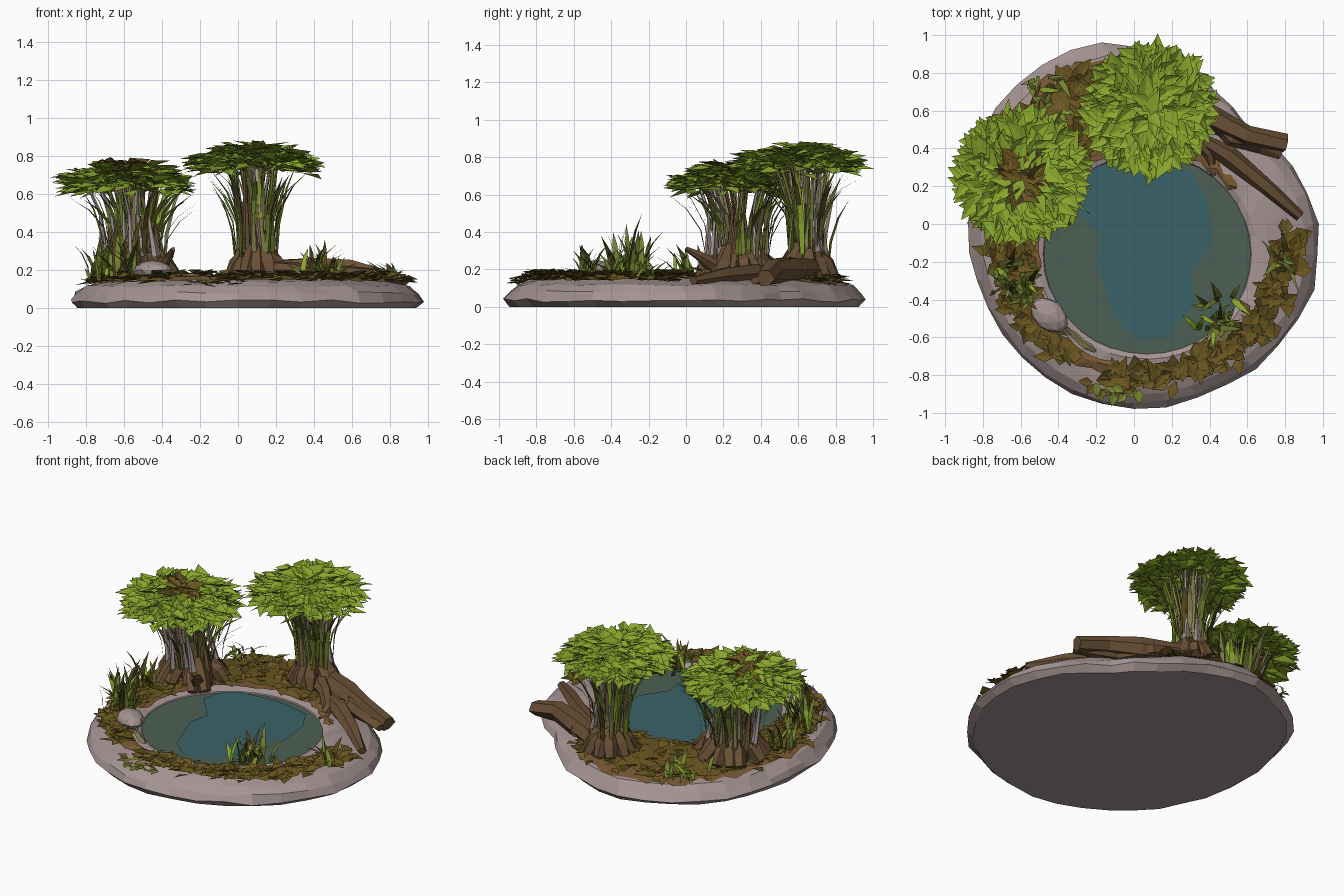
import bpy, bmesh, math, random
from mathutils import Vector, Matrix

random.seed(7)
U = random.uniform
if "Cube" in bpy.data.objects:
    bpy.data.objects.remove(bpy.data.objects["Cube"])

COLOURS = {
    "rock": (.375, .295, .29), "deep_water": (.042, .125, .14),
    "shallow_water": (.072, .117, .09), "moss": (.14, .092, .014),
    "dark_moss": (.08, .06, .01), "soil": (.19, .1, .035),
    "wood": (.14, .08, .036), "stem": (.22, .19, .08),
    "leaf": (.255, .385, .026), "reed": (.17, .22, .03)}
NAMES = list(COLOURS)
MATS = []
for name, rgb in COLOURS.items():
    m = bpy.data.materials.new(name)
    m.use_nodes = True
    m.diffuse_color = (*rgb, 1)
    m.node_tree.nodes["Principled BSDF"].inputs["Base Color"].default_value = (*rgb, 1)
    MATS.append(m)
ROCK, DEEP, SHALLOW, MOSS, DARK, SOIL, WOOD, STEM, LEAF, REED = range(len(NAMES))


def finish(name, bm):
    """Turn a bmesh into an object that keeps only the colours it uses."""
    used = sorted({f.material_index for f in bm.faces})
    for f in bm.faces:
        f.material_index = used.index(f.material_index)
    me = bpy.data.meshes.new(name)
    bm.to_mesh(me)
    bm.free()
    for i in used:
        me.materials.append(MATS[i])
    ob = bpy.data.objects.new(name, me)
    bpy.context.collection.objects.link(ob)


def face(bm, verts, mat):
    bm.faces.new(verts).material_index = mat


def bridge(bm, a, b, mat):
    for i in range(len(a)):
        j = (i + 1) % len(a)
        face(bm, (a[i], a[j], b[j], b[i]), mat)


def polar(deg):
    a = math.radians(deg)
    return Vector((math.cos(a), math.sin(a), 0))


def tube(bm, pts, radii, sides, mats):
    """Tapered tube along points, one colour per segment."""
    rings = []
    for i, p in enumerate(pts):
        d = pts[min(i + 1, len(pts) - 1)] - pts[max(i - 1, 0)]
        q = d.to_track_quat('Z', 'Y')
        rings.append([bm.verts.new(p + q @ polar(k * 360 / sides) * radii[i] * U(.75, 1.25))
                      for k in range(sides)])
    for a, b, m in zip(rings, rings[1:], mats):
        bridge(bm, a, b, m)
    face(bm, rings[0][::-1], mats[0])
    face(bm, rings[-1], mats[-1])


def leaf(bm, p, yaw, pitch, length, width, mat, roll=0):
    """Pointed leaf folded along its midrib."""
    rot = Matrix.Rotation(yaw, 3, 'Z') @ Matrix.Rotation(-pitch, 3, 'Y') @ Matrix.Rotation(roll, 3, 'X')
    base, tip, left, right = [bm.verts.new(p + rot @ Vector(c)) for c in (
        (0, 0, 0), (length, 0, 0), (length * .45, width / 2, width * .15),
        (length * .45, -width / 2, width * .15))]
    face(bm, (base, tip, left), mat)
    face(bm, (base, right, tip), mat)


def blade(bm, p, yaw, height, reach, width, mat):
    """Upright grass blade that arcs outward to a point."""
    out = polar(math.degrees(yaw))
    side = Vector((-out.y, out.x, 0)) * width / 2
    last = None
    for t, w in ((0, .6), (.35, 1), (.7, .8)):
        c = p + out * reach * t * t + Vector((0, 0, height * t * (1.2 - .2 * t)))
        pair = [bm.verts.new(c - side * w), bm.verts.new(c + side * w)]
        if last:
            face(bm, (last[0], last[1], pair[1], pair[0]), mat)
        last = pair
    tip = bm.verts.new(p + out * reach + Vector((0, 0, height)))
    face(bm, (last[0], last[1], tip), mat)


# Outer stone radius every 20 degrees, and the pool ellipse
RADII = [.98, .9, .80, .83, .91, .99, .97, .96, .9, .88, .89, .92, .95, .98, .985, .99, 1.01, 1.02]


def outer(deg, s=1):
    i, f = divmod(deg / 20, 1)
    return polar(deg) * s * (RADII[int(i) % 18] * (1 - f) + RADII[int(i + 1) % 18] * f)


def pool(deg, s=1):
    d = polar(deg) * s
    return Vector((.07 + .56 * d.x, -.16 + .54 * d.y, 0))


def ground(deg, t, lift=0):
    p = pool(deg).lerp(outer(deg, .92), t)
    p.z = .16 - .045 * t * t + lift
    return p


# Stone basin with flat underside
bm = bmesh.new()
angles = range(0, 360, 10)
rings = []
for s, z in ((.96, 0), (1, .035), (.975, .075)):
    rings.append([bm.verts.new(outer(d, s * U(.985, 1.005)) + Vector((0, 0, z and z + U(-.012, .012))))
                  for d in angles])
for t in (1, .72, .3, .08):
    rings.append([bm.verts.new(ground(d + U(-2, 2), t, U(-.007, .007))) for d in angles])
for s, z in ((.985, .145), (.96, .12)):
    rings.append([bm.verts.new(pool(d, s) + Vector((0, 0, z))) for d in angles])
for a, b in zip(rings, rings[1:]):
    bridge(bm, a, b, ROCK)
face(bm, rings[0][::-1], ROCK)
finish("stone_basin", bm)

# Shallow water sheet and the deep patch in its middle
bm = bmesh.new()
face(bm, [bm.verts.new(pool(d, .99) + Vector((0, 0, .138))) for d in angles], SHALLOW)
finish("shallow_water", bm)
bm = bmesh.new()
EDGE = [(-.28, .3), (-.32, .1), (-.17, -.08), (-.2, -.2), (-.1, -.5), (.02, -.61), (.17, -.6),
        (.32, -.42), (.3, -.26), (.41, -.1), (.39, .12), (.3, .28), (.05, .33)]
face(bm, [bm.verts.new((x, y, .142)) for x, y in EDGE], DEEP)
finish("deep_water", bm)


# Soil and moss mats: start, end angle, inner and outer reach, leaf count
def mat_patch(bm, a0, a1, t0, t1, lift, mat, step=5):
    last = None
    for d in range(a0, a1 + 1, step):
        lo, hi = t0 + U(-.05, .05), t1 + U(-.08, .08)
        if d in (a0, a1):
            lo, hi = lo * .7 + hi * .3, lo * .3 + hi * .7
        row = [bm.verts.new(ground(d, lo + (hi - lo) * k / 3, lift + (U(0, .014) if 0 < k < 3 else 0)))
               for k in range(4)]
        if last:
            for k in range(3):
                face(bm, (last[k], last[k + 1], row[k + 1], row[k]), mat)
        last = row


PATCHES = [(185, 242, .32, .82, 90), (258, 305, .32, .7, 80), (300, 362, .3, .82, 120),
           (65, 190, .12, .86, 330)]
soil, moss, litter = bmesh.new(), bmesh.new(), bmesh.new()
mat_patch(soil, 235, 300, .28, .64, .007, SOIL)
mat_patch(soil, 60, 195, .05, .97, .007, SOIL)
mat_patch(soil, 35, 70, .02, .22, .007, SOIL)
mat_patch(soil, 225, 245, .08, .26, .012, STEM)
mat_patch(soil, 300, 320, .08, .28, .012, STEM)
for a0, a1, t0, t1, count in PATCHES:
    mat_patch(moss, a0, a1, t0, t1, .016, MOSS, 4)
    for _ in range(count):
        p = ground(U(a0, a1), U(t0, t1 + .06), U(.008, .026))
        leaf(litter, p, U(0, math.tau), U(-.15, .3), U(.06, .12), U(.05, .085),
             random.choice((MOSS,) * 6 + (DARK,)), U(-.35, .35))
for _ in range(22):
    leaf(litter, ground(U(253, 272), U(.8, 1), .01), U(0, math.tau), U(-.2, .4), .08, .05,
         random.choice((MOSS, REED)))
finish("soil_bed", soil)
finish("moss_mat", moss)
finish("moss_leaves", litter)


# Trees: bundled stems, hanging blades and a leafy flat crown
def tree(name, cx, cy, tx, ty, spread, top, drop, radius, dead):
    base = Vector((cx, cy, .15))
    crown = Vector((tx, ty, 0))
    stems, hang, leaves = bmesh.new(), bmesh.new(), bmesh.new()
    for k in range(20):
        r = spread * math.sqrt((k + .5) / 20)
        out = polar(k * 137.5) * r
        foot, end = base + out, crown + out * 1.35
        end.z = top - .05
        path = [foot]
        for f, pinch in ((.22, .9), (.6, .85)):
            p = base.lerp(Vector((tx, ty, end.z)), f) + out * pinch
            path.append(p + Vector((U(-.02, .02), U(-.02, .02), 0)))
        upper = random.choice((STEM, STEM, REED, ROCK, WOOD))
        tube(stems, path + [end], [.036, .021, .011, .008], 5, [WOOD, upper, upper])
    # Gnarled roots around the foot
    for k in range(12):
        out = polar(k * 30 + U(-12, 12)) * spread
        tube(stems, [base + out * f + Vector((0, 0, z)) for f, z in
                     ((.5, U(.12, .19)), (.85, .08), (1.2, .01))], [.03, .045, .035], 5, [WOOD, WOOD])
    for _ in range(40):
        a = U(0, math.tau)
        p = base + polar(math.degrees(a)) * spread * U(.5, 1) + Vector((0, 0, U(.05, .33)))
        blade(hang, p, a + U(-.4, .4), U(.6, 1) * (top - .08 - p.z), U(.03, .24), U(.018, .036),
              random.choice((REED, STEM, LEAF, REED, DARK)))
    # Two layers of leaves, each leaf centred on its spot so the middle closes
    for count, depth in ((330, 0), (170, .035)):
        for k in range(count):
            f = math.sqrt((k + .5) / count)
            length = U(.1, .18)
            a = k * 2.39996 + U(-.8, .8)
            p = crown + polar(math.degrees(k * 2.39996)) * (radius - .085) * f
            p -= polar(math.degrees(a)) * length * .45
            p.z = top - .025 - depth - drop * f * f + U(-.03, .015)
            mat = random.choice((DARK, MOSS, MOSS, LEAF)) if f * radius < dead else LEAF
            leaf(leaves, p, a, U(-.28, .28), length, U(.06, .095), mat, U(-.5, .5))
    finish(name + "_stems", stems)
    finish(name + "_hanging_blades", hang)
    finish(name + "_crown", leaves)


tree("back_tree", .1, .65, .08, .605, .12, .865, .075, .4, 0)
tree("side_tree", -.53, .28, -.6, .26, .18, .775, .09, .405, .16)

# Driftwood on the right bank, and a dead branch at the side tree
bm = bmesh.new()
LOGS = [([(.2, .66, .2), (.42, .56, .2), (.6, .47, .2), (.8, .42, .15)], [.06, .065, .055, .05]),
        ([(.36, .62, .2), (.52, .46, .18), (.68, .42, .15), (.78, .37, .14)], [.04, .055, .04, .025]),
        ([(.34, .46, .18), (.5, .36, .18), (.7, .2, .165), (.88, .04, .14)], [.03, .05, .045, .025]),
        ([(.15, .62, .2), (.3, .48, .2), (.4, .38, .17), (.42, .26, .14)], [.05, .04, .035, .02]),
        ([(-.5, .25, .2), (-.4, .14, .22), (-.36, .07, .27), (-.34, 0, .31)], [.05, .035, .025, .012])]
for pts, radii in LOGS:
    tube(bm, [Vector(p) for p in pts], radii, 6, [WOOD] * 3)
finish("driftwood", bm)

# Pebble at the pool edge
bm = bmesh.new()
bmesh.ops.create_icosphere(bm, subdivisions=2, radius=1)
for v in bm.verts:
    v.co *= U(.93, 1.05)
for f in bm.faces:
    f.material_index = ROCK
bmesh.ops.transform(bm, verts=bm.verts, matrix=Matrix.Translation((-.45, -.48, .2)) @
                    Matrix.Rotation(-.7, 4, 'Z') @ Matrix.Diagonal((.115, .08, .05, 1)))
finish("pebble", bm)

# Reed clumps: name, centre, scatter, tallest blade, count
CLUMPS = [("left_reeds", -.64, -.3, .1, .27, 36), ("left_tall_reeds", -.6, -.34, .06, .41, 9),
          ("front_reeds", .43, -.48, .1, .23, 32), ("right_tuft", .8, -.22, .07, .11, 12),
          ("left_back_tuft", -.72, .02, .08, .2, 18), ("back_left_tuft", -.45, .68, .12, .1, 18)]
for name, x, y, scatter, tall, count in CLUMPS:
    bm = bmesh.new()
    for _ in range(count):
        p = Vector((x + U(-1, 1) * scatter, y + U(-1, 1) * scatter, .145))
        blade(bm, p, U(0, math.tau), tall * U(.3, 1), U(.03, .14), U(.018, .034),
              random.choice((REED, REED, REED, DARK, LEAF)))
    finish(name, bm)
